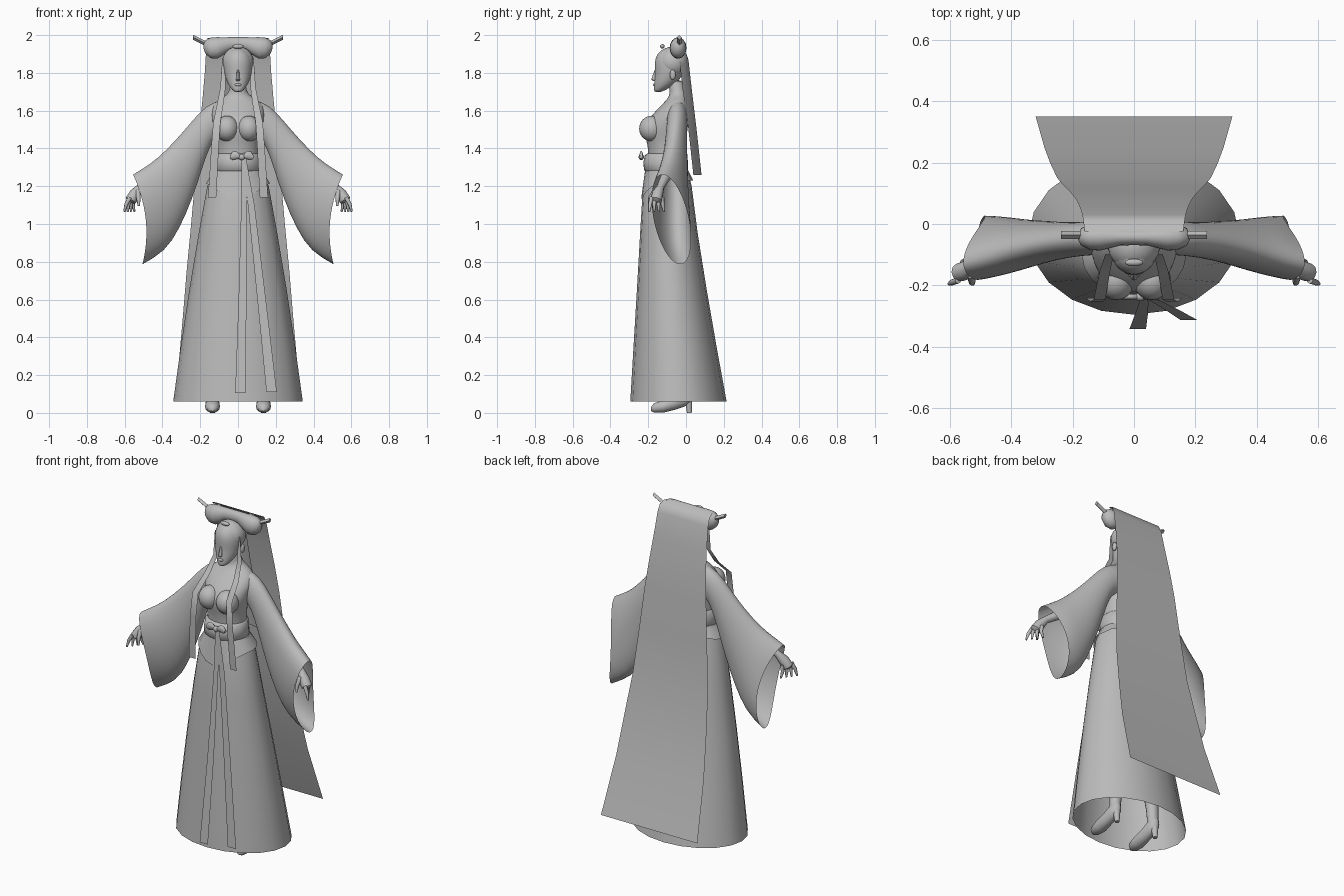
import bpy, bmesh, math
from mathutils import Vector as V

clay = bpy.data.materials.new("plain grey")
clay.diffuse_color = (0.5, 0.5, 0.5, 1)
X, Y, Z = V((1, 0, 0)), V((0, 1, 0)), V((0, 0, 1))


def finish(name, bm, sub=0, angle=50):
    bmesh.ops.recalc_face_normals(bm, faces=bm.faces)
    me = bpy.data.meshes.new(name)
    bm.to_mesh(me)
    bm.free()
    me.materials.append(clay)
    ob = bpy.data.objects.new(name, me)
    bpy.context.collection.objects.link(ob)
    bpy.ops.object.select_all(action='DESELECT')
    ob.select_set(True)
    bpy.context.view_layer.objects.active = ob
    bpy.ops.object.shade_smooth_by_angle(angle=math.radians(angle))
    if sub:
        m = ob.modifiers.new("smooth", 'SUBSURF')
        m.levels = m.render_levels = sub
    return ob


def oval(c, u, v, n=20):
    """Closed ring around c with half axes u and v."""
    return [V(c) + u * math.cos(a) + v * math.sin(a)
            for a in [2 * math.pi * i / n for i in range(n)]]


def loft(name, rings, caps=True, closed=True, sub=0, angle=50):
    """Skin a row of point rings; closed=False makes an open sheet."""
    bm = bmesh.new()
    rows = [[bm.verts.new(p) for p in r] for r in rings]
    n = len(rows[0])
    for a, b in zip(rows, rows[1:]):
        for i in range(n if closed else n - 1):
            j = (i + 1) % n
            bm.faces.new((a[i], a[j], b[j], b[i]))
    if caps and closed:
        bm.faces.new(rows[0])
        bm.faces.new(rows[-1])
    return finish(name, bm, sub, angle)


def stack(name, levels, n=20, **kw):
    """Upright body from (z, half width, front y, back y) levels."""
    return loft(name, [oval((0, (f + b) / 2, z), X * w, Y * ((b - f) / 2), n)
                       for z, w, f, b in levels], **kw)


def tube(name, pts, radii, n=10, sub=0):
    rings = []
    for i, p in enumerate(pts):
        d = (V(pts[min(i + 1, len(pts) - 1)]) - V(pts[max(i - 1, 0)])).normalized()
        u = d.cross(Y if abs(d.y) < 0.8 else X).normalized()
        rings.append(oval(p, u * radii[i], d.cross(u) * radii[i], n))
    return loft(name, rings, sub=sub)


def ball(name, c, r):
    bm = bmesh.new()
    bmesh.ops.create_uvsphere(bm, u_segments=20, v_segments=12, radius=1)
    for v in bm.verts:
        v.co = V([c[k] + v.co[k] * r[k] for k in range(3)])
    return finish(name, bm)


def strip(name, pts, widths):
    """Flat ribbon, spread along x."""
    return loft(name, [[V(p) - X * (w / 2), V(p) + X * (w / 2)]
                       for p, w in zip(pts, widths)], closed=False)


# Skirt, open at the hem
stack("skirt", [(0.06, 0.343, -0.295, 0.215), (0.35, 0.303, -0.278, 0.162),
                (0.65, 0.258, -0.26, 0.11), (0.95, 0.208, -0.243, 0.062),
                (1.2, 0.163, -0.228, 0.03), (1.3, 0.12, -0.208, 0.005)], caps=False)

# Bodice, neck and bust
stack("bodice", [(1.25, 0.122, -0.205, 0.0), (1.38, 0.11, -0.198, 0.0),
                 (1.44, 0.115, -0.21, 0.0), (1.5, 0.13, -0.228, 0.01),
                 (1.55, 0.138, -0.205, 0.015), (1.6, 0.145, -0.16, 0.02),
                 (1.645, 0.13, -0.115, 0.02), (1.675, 0.07, -0.09, 0.01),
                 (1.7, 0.043, -0.085, 0.0), (1.77, 0.042, -0.1, -0.015)], sub=1)
for s in (-1, 1):
    ball("bust", (s * 0.058, -0.182, 1.505), (0.062, 0.066, 0.068))

# Belt and the flared hem of the jacket, pointed at the front
stack("belt", [(1.275, 0.118, -0.21, 0.004), (1.285, 0.127, -0.222, 0.01),
               (1.325, 0.125, -0.226, 0.01), (1.365, 0.12, -0.218, 0.008),
               (1.375, 0.108, -0.2, 0.0)])
top = oval((0, -0.104, 1.29), X * 0.121, Y * 0.112)
hem = oval((0, -0.1, 1.215), X * 0.17, Y * 0.138)
for p in hem:
    t = max(0, -(p.y + 0.1) / 0.138)
    p.z -= 0.085 * t ** 3 - (0.015 if p.y > -0.05 else 0)
loft("jacket_hem", [top, hem], caps=False)

# Bow on the belt
ball("bow_knot", (0.02, -0.237, 1.355), (0.017, 0.014, 0.017))
for s in (-1, 1):
    loft("bow_loop", [oval((0.02 + s * d, -0.237, 1.355 + h), Z * r, Y * 0.009, 10)
                      for d, h, r in ((0.005, 0, 0.008), (0.03, 0.01, 0.022),
                                      (0.05, 0.006, 0.022), (0.062, 0, 0.008))])

# Long sash ribbons in front of the skirt
strip("sash_ribbon", [(0.03, -0.24, 1.35), (0.032, -0.255, 1.1), (0.024, -0.295, 0.6),
                      (0.012, -0.342, 0.105)], [0.025, 0.03, 0.042, 0.054])
strip("sash_ribbon", [(0.03, -0.238, 1.35), (0.07, -0.25, 1.1), (0.125, -0.28, 0.6),
                      (0.178, -0.312, 0.11)], [0.025, 0.035, 0.045, 0.055])

# Sleeves: top x y z, bottom x y z, half depth
SLEEVE = [(0.09, -0.045, 1.655, 0.09, -0.045, 1.48, 0.055),
          (0.165, -0.045, 1.635, 0.145, -0.05, 1.43, 0.055),
          (0.245, -0.055, 1.545, 0.19, -0.05, 1.29, 0.058),
          (0.325, -0.065, 1.45, 0.245, -0.05, 1.12, 0.068),
          (0.43, -0.09, 1.345, 0.31, -0.05, 0.97, 0.083),
          (0.5, -0.11, 1.3, 0.385, -0.04, 0.85, 0.095),
          (0.557, -0.125, 1.265, 0.507, -0.03, 0.783, 0.095)]
HAND = [(0.36, -0.08, 1.3), (0.47, -0.12, 1.225), (0.515, -0.135, 1.195),
        (0.545, -0.15, 1.16), (0.568, -0.158, 1.125), (0.572, -0.16, 1.115)]
SHOE = [(-0.186, 0.02, 0.01, 0.01), (-0.17, 0.026, 0.03, 0.025),
        (-0.12, 0.034, 0.04, 0.034), (-0.06, 0.055, 0.036, 0.04),
        (-0.01, 0.078, 0.033, 0.046), (0.022, 0.09, 0.026, 0.045),
        (0.036, 0.092, 0.01, 0.02)]
for s in (-1, 1):
    rings = []
    for k, (a, b, c, d, e, f, r) in enumerate(SLEEVE):
        hi, lo = V((a, b, c)), V((d, e, f))
        ring = oval((hi + lo) / 2, (hi - lo) / 2, Y * r, 20)
        for i, p in enumerate(ring):
            if k == len(SLEEVE) - 1:
                p.x -= 0.045 * math.sin(2 * math.pi * i / 20) ** 2
            p.x *= s
        rings.append(ring)
    loft("sleeve", rings, caps=False, sub=1)

    # Forearm, palm and fingers
    tube("hand", [(s * x, y, z) for x, y, z in HAND],
         [0.035, 0.024, 0.02, 0.03, 0.03, 0.012])
    for i in range(4):
        tube("finger", [(s * (0.572 - 0.008 * i), -0.183 + 0.019 * i, 1.14),
                        (s * (0.592 - 0.012 * i), -0.19 + 0.022 * i, 1.105),
                        (s * (0.602 - 0.018 * i), -0.195 + 0.026 * i, 1.065)],
             [0.011, 0.01, 0.005], 8)
    tube("thumb", [(s * 0.53, -0.165, 1.175), (s * 0.527, -0.19, 1.135),
                   (s * 0.525, -0.195, 1.095)], [0.014, 0.011, 0.006], 8)

    # Shoes and legs
    loft("shoe", [oval((s * 0.135, y, z), X * w, Z * h, 14) for y, z, w, h in SHOE])
    tube("shoe_heel", [(s * 0.135, 0.012, 0.08), (s * 0.135, 0.018, 0)], [0.022, 0.013])
    tube("leg", [(s * 0.135, 0.0, 0.08), (s * 0.13, 0.0, 0.18), (s * 0.12, -0.01, 0.38),
                 (s * 0.105, -0.06, 0.65), (s * 0.08, -0.09, 1.0)],
         [0.03, 0.034, 0.05, 0.055, 0.075], 14)

    # Front locks lying over the chest
    strip("front_lock", [(s * 0.076, -0.1, 1.87), (s * 0.08, -0.1, 1.72),
                         (s * 0.095, -0.155, 1.63), (s * 0.112, -0.245, 1.54),
                         (s * 0.122, -0.252, 1.4), (s * 0.137, -0.24, 1.14)],
          [0.015, 0.028, 0.034, 0.038, 0.04, 0.043])

    # Hairpin ends and ears
    loft("hairpin", [oval((s * x, -0.035, z), Z * 0.013, Y * 0.013, 4)
                     for x, z in ((0.13, 1.935), (0.237, 1.988))], angle=30)
    ball("ear", (s * 0.08, -0.07, 1.79), (0.01, 0.016, 0.026))

# Head and face
stack("head", [(1.698, 0.014, -0.165, -0.135), (1.708, 0.03, -0.171, -0.11),
               (1.73, 0.048, -0.17, -0.07), (1.76, 0.063, -0.168, -0.035),
               (1.8, 0.074, -0.163, -0.01), (1.85, 0.079, -0.168, 0.0),
               (1.89, 0.07, -0.16, -0.01), (1.92, 0.045, -0.135, -0.04),
               (1.93, 0.015, -0.11, -0.07)], sub=1)
loft("nose", [oval((0, y, z), X * w, Y * d, 8) for z, y, w, d in (
    (1.815, -0.16, 0.006, 0.006), (1.775, -0.169, 0.009, 0.012),
    (1.764, -0.17, 0.012, 0.014), (1.757, -0.165, 0.008, 0.008))])
ball("lips", (0, -0.166, 1.737), (0.018, 0.009, 0.008))

# Hair cap, twin bun and forehead ornament
ball("hair_cap", (0, -0.07, 1.855), (0.085, 0.084, 0.085))
BUN = [(0.182, 1.94, 0.012), (0.172, 1.937, 0.036), (0.145, 1.932, 0.054),
       (0.11, 1.932, 0.057), (0.075, 1.942, 0.046), (0.045, 1.953, 0.036)]
bun = [(-x, z, r) for x, z, r in BUN] + [(0, 1.955, 0.034)] + BUN[::-1]
loft("twin_bun", [oval((x, -0.042, z), Y * (r * 0.78), Z * r, 16) for x, z, r in bun])
ball("hair_ornament", (0, -0.125, 1.94), (0.03, 0.012, 0.012))

# Back hair, a curved sheet
loft("back_hair", [[V((w * t, y - d * t * t, z)) for t in (-1, -0.6, -0.2, 0.2, 0.6, 1)]
                   for z, w, y, d in ((1.86, 0.08, 0.016, 0.05), (1.7, 0.095, 0.034, 0.05),
                                      (1.5, 0.115, 0.058, 0.045), (1.26, 0.14, 0.084, 0.045))],
     closed=False)

# Long veil hanging from the bun to near the floor
VEIL = [(-0.025, 1.985, 0.16), (0.012, 1.972, 0.165), (0.03, 1.93, 0.168),
        (0.055, 1.8, 0.176), (0.08, 1.66, 0.188), (0.1, 1.5, 0.204), (0.122, 1.25, 0.226),
        (0.15, 0.98, 0.25), (0.197, 0.75, 0.272), (0.247, 0.52, 0.291), (0.35, 0.19, 0.32)]
strip("veil", [(0, y, z) for y, z, w in VEIL], [2 * w for y, z, w in VEIL])
